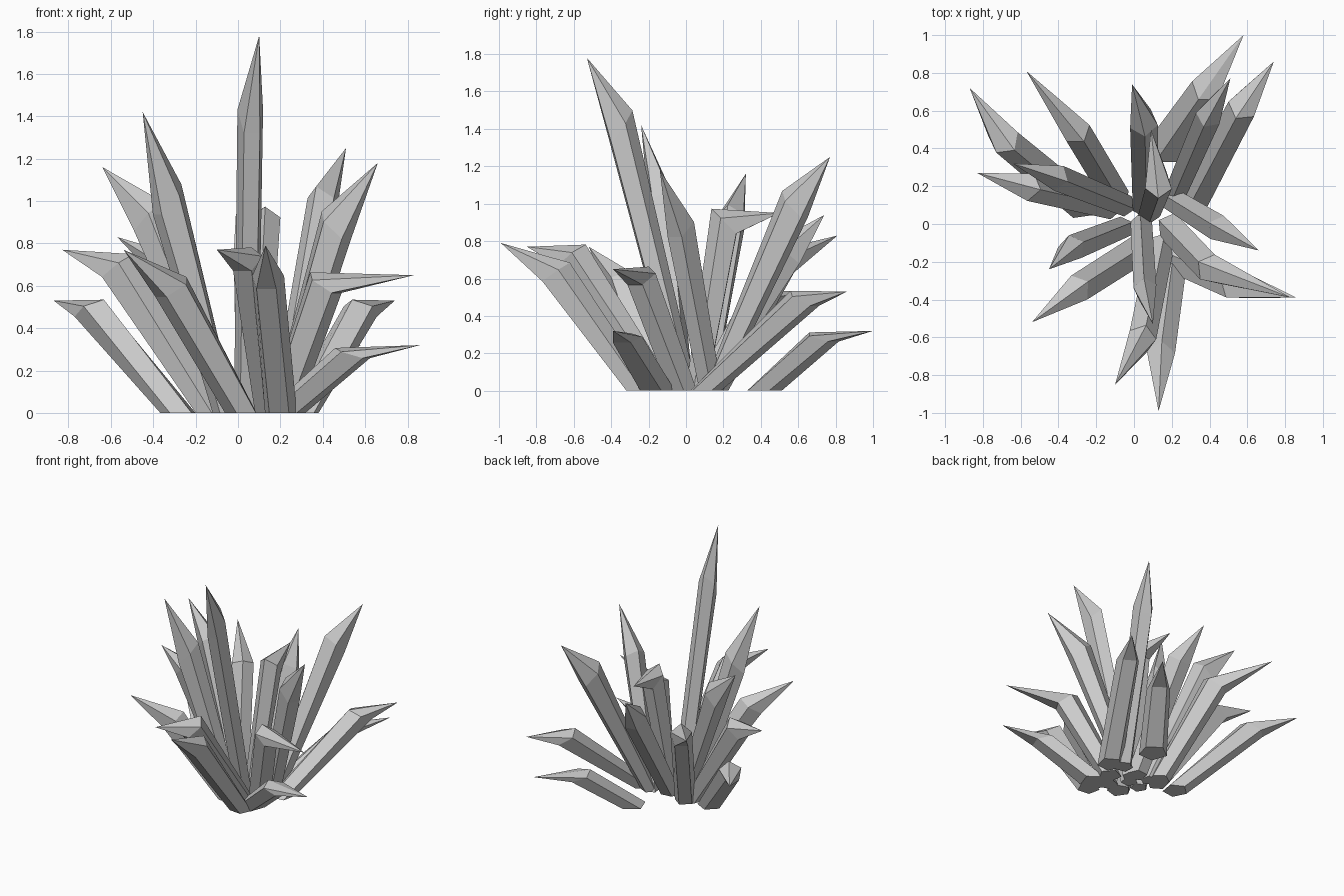
import bpy, bmesh, math
from mathutils import Vector

SIDES = 5

# one row per crystal: base centre (x, y), shoulder centre (x, y, z), tip (x, y, z)
CRYSTALS = [
    (0.04, 0.00, 0.06, -0.35, 1.40, 0.10, -0.53, 1.78),
    (0.17, 0.41, 0.39, 0.73, 0.285, 0.58, 1.00, 0.32),
    (0.30, 0.10, 0.58, 0.63, 0.49, 0.74, 0.86, 0.53),
    (0.21, 0.14, 0.40, 0.58, 0.99, 0.51, 0.77, 1.25),
    (0.20, 0.13, 0.46, -0.03, 0.88, 0.66, -0.14, 1.18),
    (0.20, -0.02, 0.41, -0.24, 0.61, 0.83, -0.39, 0.65),
    (0.22, -0.16, 0.54, -0.32, 0.28, 0.86, -0.39, 0.32),
    (0.20, -0.25, 0.14, -0.70, 0.63, 0.13, -0.99, 0.79),
    (0.14, -0.12, 0.04, -0.61, 0.72, -0.10, -0.85, 0.77),
    (0.02, -0.14, -0.31, -0.35, 0.59, -0.54, -0.52, 0.77),
    (-0.06, -0.02, -0.33, -0.13, 1.00, -0.45, -0.24, 1.42),
    (-0.05, 0.10, -0.42, 0.25, 0.92, -0.64, 0.32, 1.16),
    (-0.13, 0.10, -0.57, 0.20, 0.69, -0.83, 0.27, 0.77),
    (-0.28, 0.11, -0.69, 0.45, 0.49, -0.87, 0.72, 0.53),
    (-0.10, 0.15, -0.31, 0.50, 0.68, -0.57, 0.81, 0.83),
    (0.06, 0.10, 0.05, 0.54, 0.73, -0.01, 0.74, 0.94),
    (0.08, 0.06, 0.13, 0.21, 0.90, 0.09, 0.50, 0.95),
]


def ring(bm, centre, radius, out, slope):
    """Pentagon around centre, dropping towards the leaning direction."""
    side = Vector((-out.y, out.x, 0))
    verts = []
    for i in range(SIDES):
        a = 2 * math.pi * i / SIDES + math.pi
        c, s = radius * math.cos(a), radius * math.sin(a)
        verts.append(bm.verts.new(centre + out * c + side * s - Vector((0, 0, slope * c))))
    return verts


def crystal(name, row):
    base = Vector((row[0], row[1], 0))
    shoulder, tip = Vector(row[2:5]), Vector(row[5:8])
    out = tip - base
    out.z = 0
    out.normalize()
    z = shoulder.z
    bm = bmesh.new()
    low = ring(bm, base, max(0.06, 0.12 - 0.065 * z), out, 0)
    high = ring(bm, shoulder, 0.092 - 0.02 * z, out, 1.1 * z)
    top = bm.verts.new(tip)
    bm.faces.new(low[::-1])
    for i in range(SIDES):
        j = (i + 1) % SIDES
        bm.faces.new((low[i], low[j], high[j], high[i]))
        bm.faces.new((high[i], high[j], top))
    bmesh.ops.recalc_face_normals(bm, faces=bm.faces)
    mesh = bpy.data.meshes.new(name)
    bm.to_mesh(mesh)
    bm.free()
    bpy.context.collection.objects.link(bpy.data.objects.new(name, mesh))


# crystal cluster
for n, row in enumerate(CRYSTALS, 1):
    crystal(f"crystal_{n:02d}", row)
